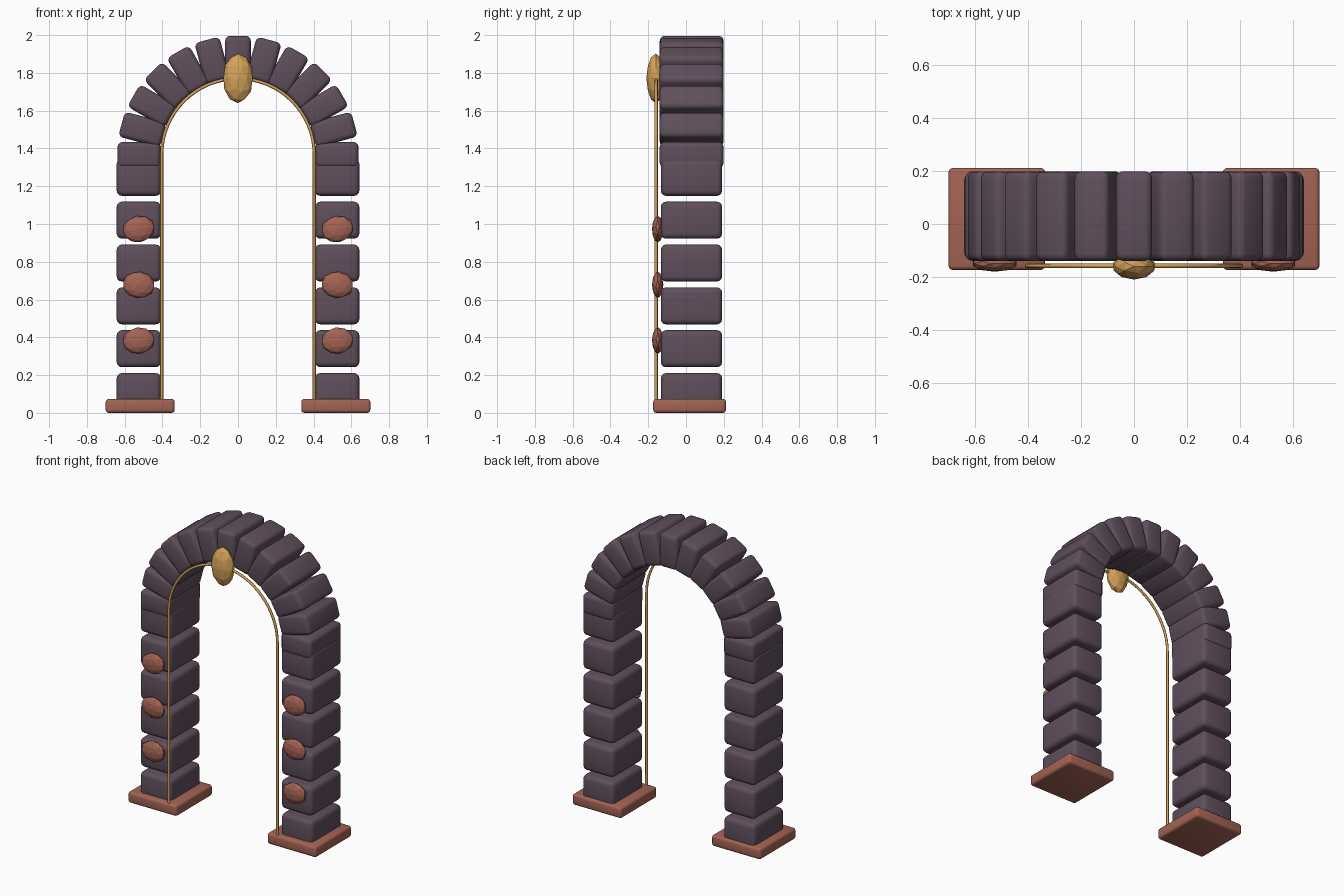
import bpy, math
from mathutils import Vector

if "Cube" in bpy.data.objects:
    bpy.data.objects.remove(bpy.data.objects["Cube"])


def material(name, rgb):
    m = bpy.data.materials.new(name)
    m.diffuse_color = (*rgb, 1)
    m.use_nodes = True
    m.node_tree.nodes["Principled BSDF"].inputs["Base Color"].default_value = m.diffuse_color
    return m


STONE = material("dusky purple stone", (0.115, 0.078, 0.107))
RUST = material("rust clay", (0.37, 0.125, 0.088))
GOLD = material("warm gold", (0.66, 0.36, 0.10))


def block(name, loc, size, mat, bevel, tilt=0.0):
    """Rounded box, turned about the y axis."""
    bpy.ops.mesh.primitive_cube_add(size=1, location=loc)
    ob = bpy.context.object
    ob.name = name
    ob.scale = size
    bpy.ops.object.transform_apply(location=False, rotation=False, scale=True)
    ob.rotation_euler.y = tilt
    mod = ob.modifiers.new("rounded edges", 'BEVEL')
    mod.width = bevel
    mod.segments = 3
    bpy.ops.object.modifier_apply(modifier=mod.name)
    bpy.ops.object.shade_smooth_by_angle(angle=math.radians(35))
    ob.data.materials.append(mat)
    return ob


def gem(name, loc, radii, mat, tilt=0.0):
    """Faceted, flattened pebble."""
    bpy.ops.mesh.primitive_ico_sphere_add(subdivisions=2, radius=1, location=loc)
    ob = bpy.context.object
    ob.name = name
    ob.scale = radii
    ob.rotation_euler.y = tilt
    ob.data.materials.append(mat)
    return ob


# Piers: foot slab, six stacked stones and three face pebbles per side
for side, s in (("left", -1), ("right", 1)):
    block(f"{side}_foot_slab", (s * 0.518, 0.019, 0.041), (0.365, 0.385, 0.074), RUST, 0.016)
    for i in range(6):
        block(f"{side}_pier_stone_{i + 1}", (s * 0.525, 0.029, 0.117 + 0.2268 * i),
              (0.235, 0.325, 0.196), STONE, 0.028)
    for i in range(3):
        gem(f"{side}_pebble_{i + 1}", (s * 0.526, -0.150, 0.387 + 0.295 * i),
            (0.086, 0.030, 0.070), RUST, math.radians((-5, 8, -10)[i]))

# Arch ring: thirteen stones, one every 15 degrees
SPRING = 1.37
for i in range(13):
    a = math.radians(15 * i)
    block(f"arch_stone_{i + 1}",
          (0.524 * math.cos(a), 0.030, SPRING + 0.516 * math.sin(a)),
          (0.228, 0.338, 0.136), STONE, 0.026, -a)

# Gold trim following the opening
R = 0.404
path = [Vector((R, -0.158, 0.07))]
path += [Vector((R * math.cos(t), -0.158, SPRING + R * math.sin(t)))
         for t in (math.pi * k / 32 for k in range(33))]
path.append(Vector((-R, -0.158, 0.07)))
curve = bpy.data.curves.new("gold_trim", 'CURVE')
curve.dimensions = '3D'
curve.bevel_depth = 0.0085
curve.bevel_resolution = 2
curve.use_fill_caps = True
line = curve.splines.new('POLY')
line.points.add(len(path) - 1)
for p, co in zip(line.points, path):
    p.co = (*co, 1)
trim = bpy.data.objects.new("gold_trim", curve)
bpy.context.collection.objects.link(trim)
curve.materials.append(GOLD)
bpy.ops.object.select_all(action='DESELECT')
trim.select_set(True)
bpy.context.view_layer.objects.active = trim
bpy.ops.object.convert(target='MESH')
bpy.ops.object.shade_smooth_by_angle(angle=math.radians(50))

# Faceted keystone jewel
gem("keystone_jewel", (0, -0.160, 1.775), (0.081, 0.050, 0.131), GOLD)

# Stand the arch on the ground
for ob in bpy.context.scene.objects:
    ob.location.z -= 0.004
